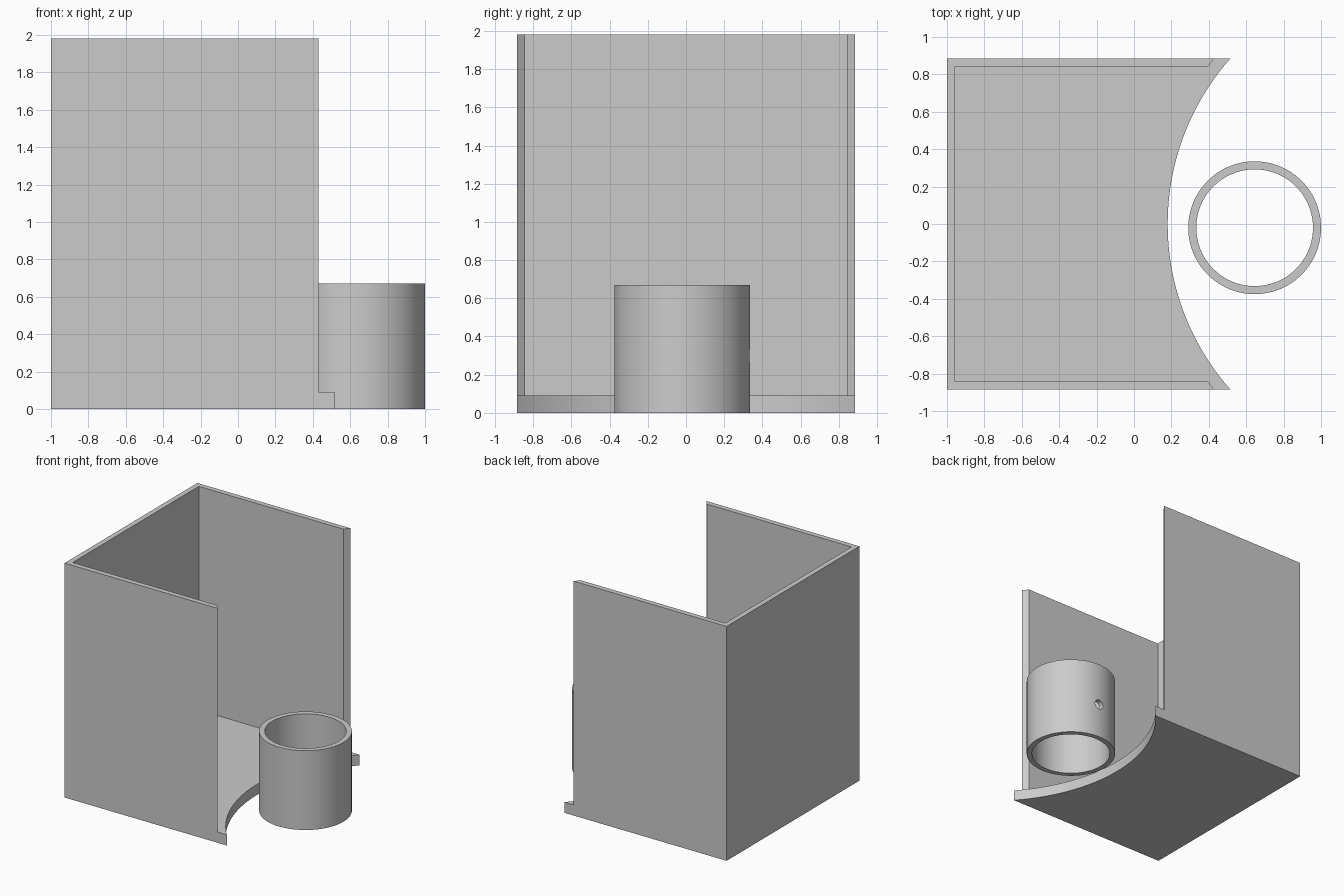
import bpy, bmesh, math
from mathutils import Matrix

cube = bpy.data.objects.get("Cube")
if cube:
    bpy.data.objects.remove(cube, do_unlink=True)

grey = bpy.data.materials.new("plain_grey")
grey.use_nodes = True
colour = (0.6, 0.6, 0.6, 1)
grey.diffuse_color = colour
grey.node_tree.nodes["Principled BSDF"].inputs["Base Color"].default_value = colour

LEFT, HALF, WALL, FLOOR, TOP = -1.0, 0.886, 0.044, 0.09, 1.98
ARC_X, FLOOR_R, WALL_R = 1.516, 1.336, 1.402


def make_object(name, bm):
    bmesh.ops.recalc_face_normals(bm, faces=bm.faces)
    mesh = bpy.data.meshes.new(name)
    bm.to_mesh(mesh)
    bm.free()
    obj = bpy.data.objects.new(name, mesh)
    bpy.context.collection.objects.link(obj)
    mesh.materials.append(grey)
    return obj


def prism(name, outline, bottom, top):
    """Extrude a flat outline straight up."""
    bm = bmesh.new()
    face = bm.faces.new([bm.verts.new((x, y, bottom)) for x, y in outline])
    new = bmesh.ops.extrude_face_region(bm, geom=[face])["geom"]
    verts = [v for v in new if isinstance(v, bmesh.types.BMVert)]
    bmesh.ops.translate(bm, verts=verts, vec=(0, 0, top - bottom))
    return make_object(name, bm)


def smooth(obj):
    bpy.ops.object.select_all(action="DESELECT")
    obj.select_set(True)
    bpy.context.view_layer.objects.active = obj
    bpy.ops.object.shade_smooth_by_angle(angle=math.radians(30))


def arc_x(radius, y):
    return ARC_X - math.sqrt(radius ** 2 - y ** 2)


# Floor with a concave front edge
sweep = math.asin(HALF / FLOOR_R)
steps = 40
curve = []
for i in range(steps + 1):
    a = sweep * (2 * i / steps - 1)
    curve.append((ARC_X - FLOOR_R * math.cos(a), FLOOR_R * math.sin(a)))
floor = prism("floor", [(LEFT, HALF), (LEFT, -HALF)] + curve, 0, FLOOR)
smooth(floor)

# Three walls, open at the curved side, with bevelled ends
inner = HALF - WALL
end_out, end_in = arc_x(WALL_R, HALF), arc_x(WALL_R, inner)
half_u = [(LEFT, HALF), (end_out, HALF), (end_in, inner), (LEFT + WALL, inner)]
mirrored = [(x, -y) for x, y in reversed(half_u)]
prism("walls", half_u + mirrored, FLOOR, TOP)

# Open tube standing in the hollow of the floor
CUP_X, CUP_Y, CUP_R, CUP_IN, CUP_H = 0.645, -0.02, 0.355, 0.312, 0.67
bm = bmesh.new()
segments = 96
rings = []
for radius, z in ((CUP_R, 0), (CUP_R, CUP_H), (CUP_IN, CUP_H), (CUP_IN, 0)):
    angles = [math.tau * i / segments for i in range(segments)]
    rings.append([bm.verts.new((CUP_X + radius * math.cos(a),
                                CUP_Y + radius * math.sin(a), z)) for a in angles])
for k in range(4):
    lower, upper = rings[k], rings[(k + 1) % 4]
    for i in range(segments):
        j = (i + 1) % segments
        bm.faces.new((lower[i], lower[j], upper[j], upper[i]))
tube = make_object("tube", bm)

# Small round hole through the back of the tube
bm = bmesh.new()
place = Matrix.Translation((CUP_X, CUP_Y + CUP_R, 0.3)) @ Matrix.Rotation(math.pi / 2, 4, "X")
bmesh.ops.create_cone(bm, cap_ends=True, segments=24, radius1=0.042, radius2=0.042,
                      depth=0.2, matrix=place)
cutter = make_object("hole_cutter", bm)
cutter.hide_render = True
cutter.hide_set(True)
cut = tube.modifiers.new("hole", "BOOLEAN")
cut.operation = "DIFFERENCE"
cut.solver = "EXACT"
cut.object = cutter
bpy.context.view_layer.update()
cut_mesh = bpy.data.meshes.new_from_object(
    tube.evaluated_get(bpy.context.evaluated_depsgraph_get()))
tube.modifiers.clear()
tube.data = cut_mesh
bpy.data.objects.remove(cutter, do_unlink=True)
smooth(tube)
